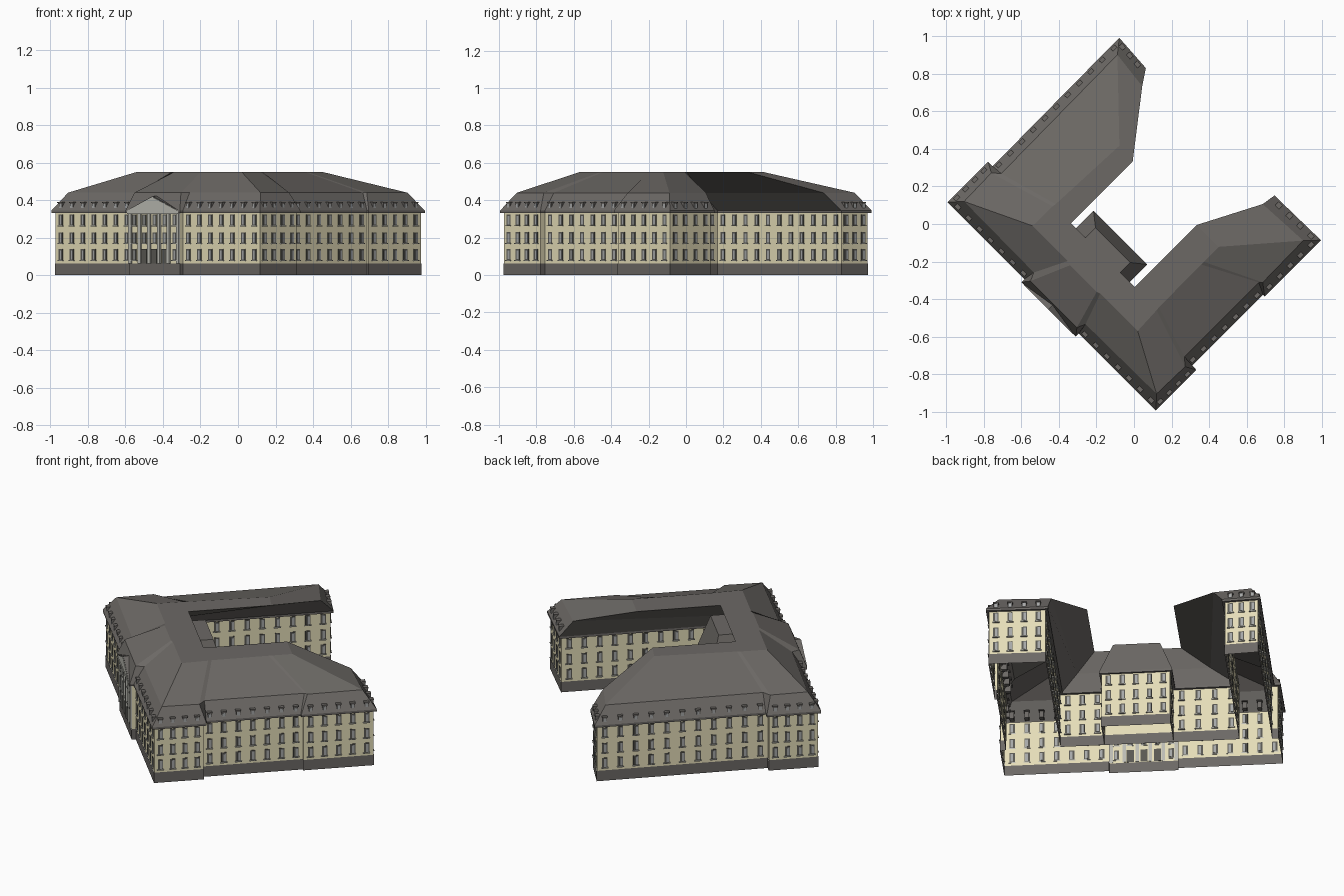
import bpy, bmesh, math
from mathutils import Vector

if "Cube" in bpy.data.objects:
    bpy.data.objects.remove(bpy.data.objects["Cube"])

def mat(name, c):
    m = bpy.data.materials.new(name)
    m.diffuse_color = (*c, 1)
    m.use_nodes = True
    m.node_tree.nodes["Principled BSDF"].inputs["Base Color"].default_value = m.diffuse_color
    return m

ROOF = mat("slate grey", (.15, .14, .13))
WALL = mat("cream plaster", (.78, .72, .48))
STONE = mat("pale stone", (.50, .50, .45))
DARK = mat("dark window frame", (.10, .098, .085))
GLASS = mat("grey glass", (.38, .39, .39))

def finish(bm, name, m):
    # plan is drawn square on, then turned 45 degrees
    bmesh.ops.recalc_face_normals(bm, faces=bm.faces[:])
    me = bpy.data.meshes.new(name)
    bm.to_mesh(me)
    bm.free()
    me.materials.append(m)
    ob = bpy.data.objects.new(name, me)
    ob.rotation_euler.z = -math.pi / 4
    bpy.context.collection.objects.link(ob)

def shell(bm, rings, cap=False):
    """Hollow shell through rings of (list of 2D points, height), open below."""
    vs = [[bm.verts.new((x, y, z)) for x, y in pts] for pts, z in rings]
    n = len(vs[0])
    for a, b in zip(vs, vs[1:]):
        for i in range(n):
            j = (i + 1) % n
            bm.faces.new((a[i], a[j], b[j], b[i]))
    if cap:
        bm.faces.new(vs[-1])

def offset(pts, d):
    out = []
    for i, p in enumerate(pts):
        a, b, c = Vector(pts[i - 1]), Vector(p), Vector(pts[(i + 1) % len(pts)])
        e, f = (b - a).normalized(), (c - b).normalized()
        n1, n2 = Vector((e.y, -e.x)), Vector((f.y, -f.x))
        q = b + (n1 + n2) * (d / (1 + n1.dot(n2)))
        out.append((q.x, q.y))
    return out

# outline of the walls, roof break line and roof top line, same order
plan = [(-.77, -.605), (-.19, -.605), (-.19, -.628), (.19, -.628), (.19, -.605), (.77, -.605),
        (.77, -.33), (.737, -.33), (.737, .235), (.75, .235), (.75, .628), (.437, .622),
        (.437, -.32), (-.558, -.32), (-.558, .618), (-.742, .63), (-.735, -.33), (-.77, -.33)]
brk = [(-.725, -.555), (-.195, -.56), (-.175, -.605), (.175, -.605), (.195, -.56), (.725, -.555),
       (.73, -.345), (.69, -.31), (.69, .25), (.705, .265), (.70, .575), (.41, .56),
       (.34, -.28), (-.40, -.28), (-.488, .55), (-.70, .575), (-.69, -.31), (-.73, -.345)]
top = [(-.375, -.389), (-.11, -.389), (-.085, -.396), (.115, -.396), (.135, -.389), (.417, -.389),
       (.41, -.24), (.408, -.22), (.405, .10), (.405, .12), (.405, .233), (.24, .233),
       (.24, -.235), (-.24, -.235), (-.24, .23), (-.35, .24), (-.37, -.22), (-.373, -.24)]
court = [(-.19, -.32), (.19, -.32), (.19, -.115), (-.19, -.115)]

walls, plinth, roof = bmesh.new(), bmesh.new(), bmesh.new()
shell(walls, [(plan, .06), (plan, .335)])
shell(plinth, [(offset(plan, .002), 0), (offset(plan, .002), .063)])
eave = offset(plan, .015)
shell(roof, [(plan, .332), (eave, .332), (eave, .345), (brk, .44), (top, .55)], True)
# courtyard block: three walls and a roof
def strip(bm, pts, z0, z1):
    for (a, b), (c, d) in zip(pts, pts[1:]):
        bm.faces.new([bm.verts.new(v) for v in ((a, b, z0), (c, d, z0), (c, d, z1), (a, b, z1))])
cs = court[1:] + court[:1]
strip(walls, cs, .06, .335)
strip(plinth, [(x * 1.01, y if y < -.3 else y + .002) for x, y in cs], 0, .063)
ce = [(-.202, -.32), (.202, -.32), (.202, -.103), (-.202, -.103)]
shell(roof, [(court, .332), (ce, .332), (ce, .345),
             ([(-.13, -.32), (.13, -.32), (.13, -.16), (-.13, -.16)], .545)], True)
finish(walls, "walls", WALL)
finish(plinth, "plinth", ROOF)
finish(roof, "mansard_roof", ROOF)

frames, panes, sills, dormers, doors = [bmesh.new() for _ in range(5)]

def box(bm, p, t, n, s, d, z):
    """Box on a facade: s along it, d outward, z up (each a pair)."""
    def ring(dd):
        return [bm.verts.new((*(p + t * a + n * dd), h))
                for a, h in ((s[0], z[0]), (s[1], z[0]), (s[1], z[1]), (s[0], z[1]))]
    a, b = ring(d[0]), ring(d[1])
    for i in range(4):
        j = (i + 1) % 4
        bm.faces.new((a[i], a[j], b[j], b[i]))
    bm.faces.new(a[::-1])
    bm.faces.new(b)

def facade(p, q, count, dormer=True, portico=False):
    p, q = Vector(p), Vector(q)
    L = (q - p).length
    t = (q - p) / L
    n = Vector((t.y, -t.x))
    for k in range(count):
        c = L * (k + .5) / count
        for row, z in enumerate((.11, .20, .295)):
            if portico and row == 0 and 0 < k < count - 1:
                box(doors, p, t, n, (c - .02, c + .02), (-.002, .006), (.063, .14))
                continue
            box(frames, p, t, n, (c - .015, c + .015), (-.002, .003), (z - .029, z + .029))
            box(panes, p, t, n, (c - .004, c + .010), (-.003, .005), (z - .025, z + .022))
            box(sills, p, t, n, (c - .019, c + .019), (-.002, .008), (z - .034, z - .029))
        if dormer and not portico:
            box(dormers, p, t, n, (c - .012, c + .012), (-.03, .004), (.345, .384))
            box(dormers, p, t, n, (c - .015, c + .015), (-.04, .007), (.384, .390))
            box(panes, p, t, n, (c - .008, c + .008), (.001, .006), (.352, .380))

# outer facades
for i, k in ((0, 7), (4, 7), (5, 4), (7, 7), (9, 5), (10, 4), (14, 3), (15, 11), (17, 4)):
    facade(plan[i], plan[(i + 1) % len(plan)], k)
facade(plan[2], plan[3], 5, portico=True)
# courtyard facades
facade(plan[11], plan[12], 11, False)
facade(plan[13], plan[14], 11, False)
facade(plan[12], (.19, -.32), 3, False)
facade((-.19, -.32), plan[13], 4, False)
facade((.19, -.115), (-.19, -.115), 5, False)
facade((.19, -.32), (.19, -.115), 2, False)
facade((-.19, -.115), (-.19, -.32), 2, False)

finish(frames, "window_frames", DARK)
finish(panes, "window_panes", GLASS)
finish(sills, "window_sills", STONE)
finish(dormers, "dormers", ROOF)
finish(doors, "entrance_doors", DARK)

# portico: pilasters, entablature and pediment
por = bmesh.new()
P, T, N = Vector((0, -.628)), Vector((1, 0)), Vector((0, -1))
for k in range(6):
    s = -.18 + .36 * k / 5
    box(por, P, T, N, (s - .010, s + .010), (-.002, .010), (.063, .332))
box(por, P, T, N, (-.192, .192), (-.002, .016), (.325, .346))

def gable(bm, y0, y1, w, z):
    tri = [(-w, .346), (w, .346), (0, z)]
    f = [bm.verts.new((x, y0, h)) for x, h in tri]
    b = [bm.verts.new((x, y1, h)) for x, h in tri]
    bm.faces.new(f)
    bm.faces.new(b[::-1])
    for i in range(3):
        j = (i + 1) % 3
        bm.faces.new((f[i], f[j], b[j], b[i]))

gable(por, -.646, -.641, .185, .417)
finish(por, "portico_pediment", STONE)
# slate gable roof behind the pediment
gr = bmesh.new()
gable(gr, -.643, -.60, .192, .422)
finish(gr, "pediment_roof", ROOF)
